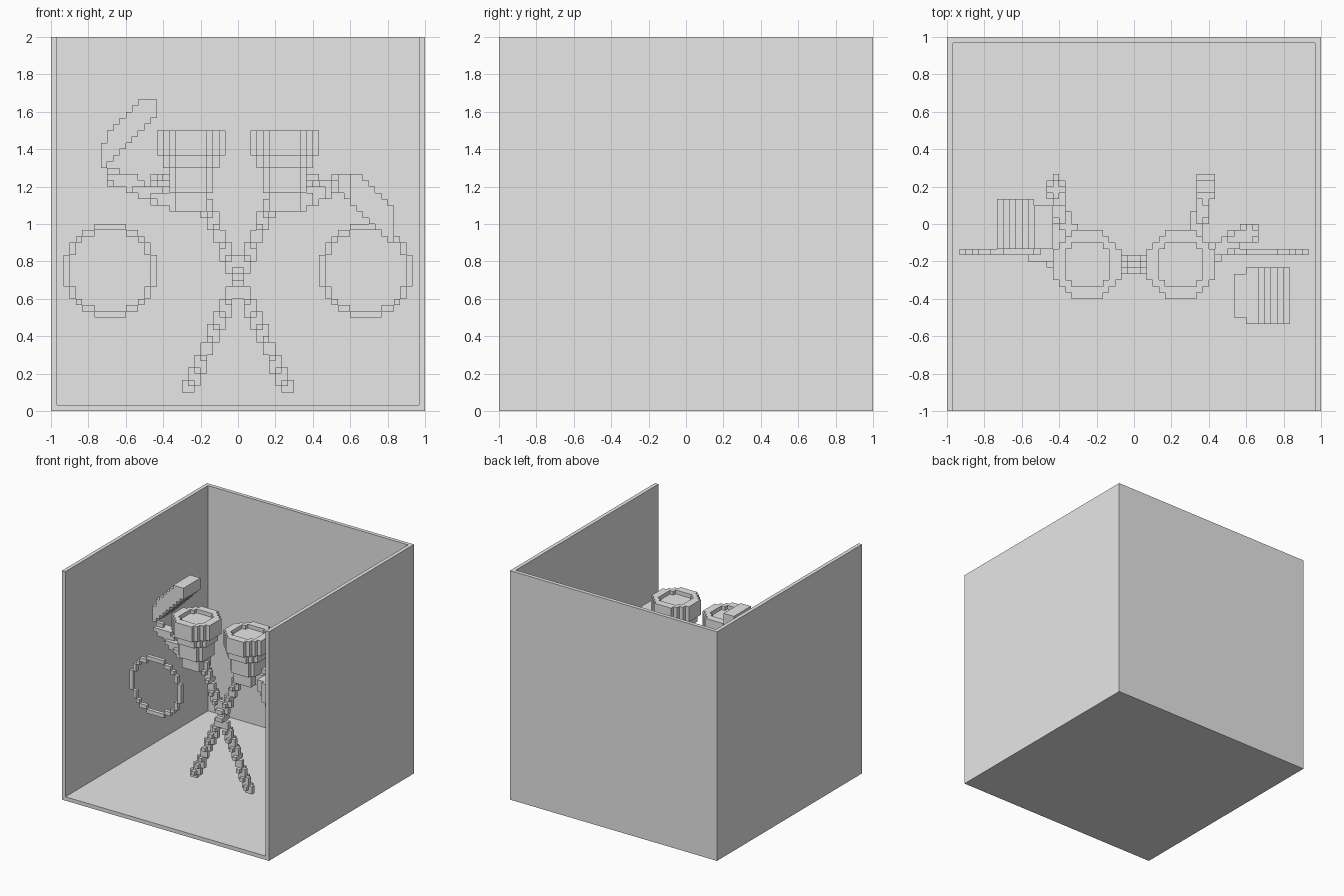
import bpy
import bmesh
from itertools import product
from mathutils import Vector

old = bpy.data.objects.get("Cube")
if old:
    bpy.data.objects.remove(old, do_unlink=True)

N = 60            # cells along the longest side
U = 2 / N         # size of one cell

grey = bpy.data.materials.new("plain_grey")
grey.diffuse_color = (0.8, 0.8, 0.8, 1)
grey.use_nodes = True
for node in grey.node_tree.nodes:
    if node.type == "BSDF_PRINCIPLED":
        node.inputs["Base Color"].default_value = (0.8, 0.8, 0.8, 1)


def finish(name, bm):
    # Turn cell units into model units and link the object
    for v in bm.verts:
        v.co = Vector((v.co.x - N / 2, v.co.y - N / 2, v.co.z)) * U
    bmesh.ops.recalc_face_normals(bm, faces=bm.faces)
    mesh = bpy.data.meshes.new(name)
    bm.to_mesh(mesh)
    bm.free()
    mesh.materials.append(grey)
    obj = bpy.data.objects.new(name, mesh)
    bpy.context.collection.objects.link(obj)


def panel(name, lo, hi):
    bm = bmesh.new()
    bmesh.ops.create_cube(bm, size=1)
    lo, hi = Vector(lo), Vector(hi)
    for v in bm.verts:
        v.co = (lo + hi) / 2 + v.co * (hi - lo)
    finish(name, bm)


def blocks(name, cells):
    # Skin a set of unit cells with only their outer faces
    bm = bmesh.new()
    verts = {}

    def vert(p):
        if p not in verts:
            verts[p] = bm.verts.new(p)
        return verts[p]

    for cell in cells:
        for axis, side in product(range(3), (0, 1)):
            near = list(cell)
            near[axis] += 2 * side - 1
            if tuple(near) in cells:
                continue
            ring = []
            for a, b in ((0, 0), (1, 0), (1, 1), (0, 1)):
                p = list(cell)
                p[axis] += side
                p[(axis + 1) % 3] += a
                p[(axis + 2) % 3] += b
                ring.append(vert(tuple(p)))
            bm.faces.new(ring if side else ring[::-1])
    finish(name, bm)


def disc(cx, cy, z, radius, hole=0):
    return {(x, y, z) for x, y in product(range(N), repeat=2)
            if hole ** 2 <= (x + .5 - cx) ** 2 + (y + .5 - cy) ** 2 < radius ** 2}


def rod(points, radius):
    # Cells close to a path
    cells = set()
    for a, b in zip(points, points[1:]):
        a, b = Vector(a), Vector(b)
        d = b - a
        spans = [range(int(min(p, q) - 3), int(max(p, q) + 4)) for p, q in zip(a, b)]
        for c in product(*spans):
            p = Vector(c) + Vector((.5, .5, .5))
            t = min(1, max(0, (p - a).dot(d) / d.length_squared))
            if (p - a - d * t).length <= radius:
                cells.add(c)
    return cells


# Open room: floor, back and two side walls
panel("floor", (0, 0, 0), (N, N, 1))
panel("back_wall", (1, N - 1, 1), (N - 1, N, N))
panel("right_wall", (0, 0, 1), (1, N, N))
panel("left_wall", (N - 1, 0, 1), (N, N, N))

# Mirrored cups, crossed stems and hoops
for side, s in (("right", -1), ("left", 1)):
    cx, cy = 30 + 7.5 * s, 23.5
    cup = set()
    for z in range(32, 45):
        r = 5.4 if z > 40 else 4.7 if z > 38 else 3.8 if z > 34 else 2.9
        cup |= disc(cx, cy, z, r, 3.7 if z == 44 else 0)
    blocks(side + "_cup", cup)
    blocks(side + "_stem", rod([(30 + 5.2 * s, cy, 33), (30 - 7.8 * s, cy, 3.7)], 1.02))
    hoop = disc(30 + 20.5 * s, 22.5, 25, 7.5, 6.5)
    blocks(side + "_hoop", {(x, y, z) for x, z, y in hoop})

# Branches reaching out from the cup bases
branches = {
    "right_outer_branch": [(20, 24, 33.5), (15, 25, 35), (12.5, 26.5, 37), (10, 26.5, 37.4)],
    "right_rear_branch": [(21, 27, 33.3), (18.5, 31, 34.5), (17.5, 35.5, 36)],
    "left_outer_branch": [(40, 24, 33.5), (44, 26, 35.5), (46.5, 28, 36.6), (49, 28.5, 36.8)],
    "left_rear_branch": [(39, 26, 33.3), (40.5, 31, 34.5), (41.5, 36, 36)],
}
for name, path in branches.items():
    tip = [path[-1], Vector(path[-1]) + Vector((0, .1, 0))]
    blocks(name, rod(path, 1.3) | (rod(tip, 2) if "rear" in name else set()))

# Stepped sloping slabs beside the cups
blocks("right_slab", {
    (x, y, z) for x, y, z in product(range(8, 17), range(26, 34), range(39, 50))
    if 31 <= z - x <= 35 and not (x > 13 and y == 33) and (x, z) != (8, 43)})
blocks("left_slab", {
    (x, y, z) for x, y, z in product(range(46, 55), range(14, 23), range(27, 38))
    if 81 <= x + z <= 86 and (x > 47 or 15 <= y <= 21)})
